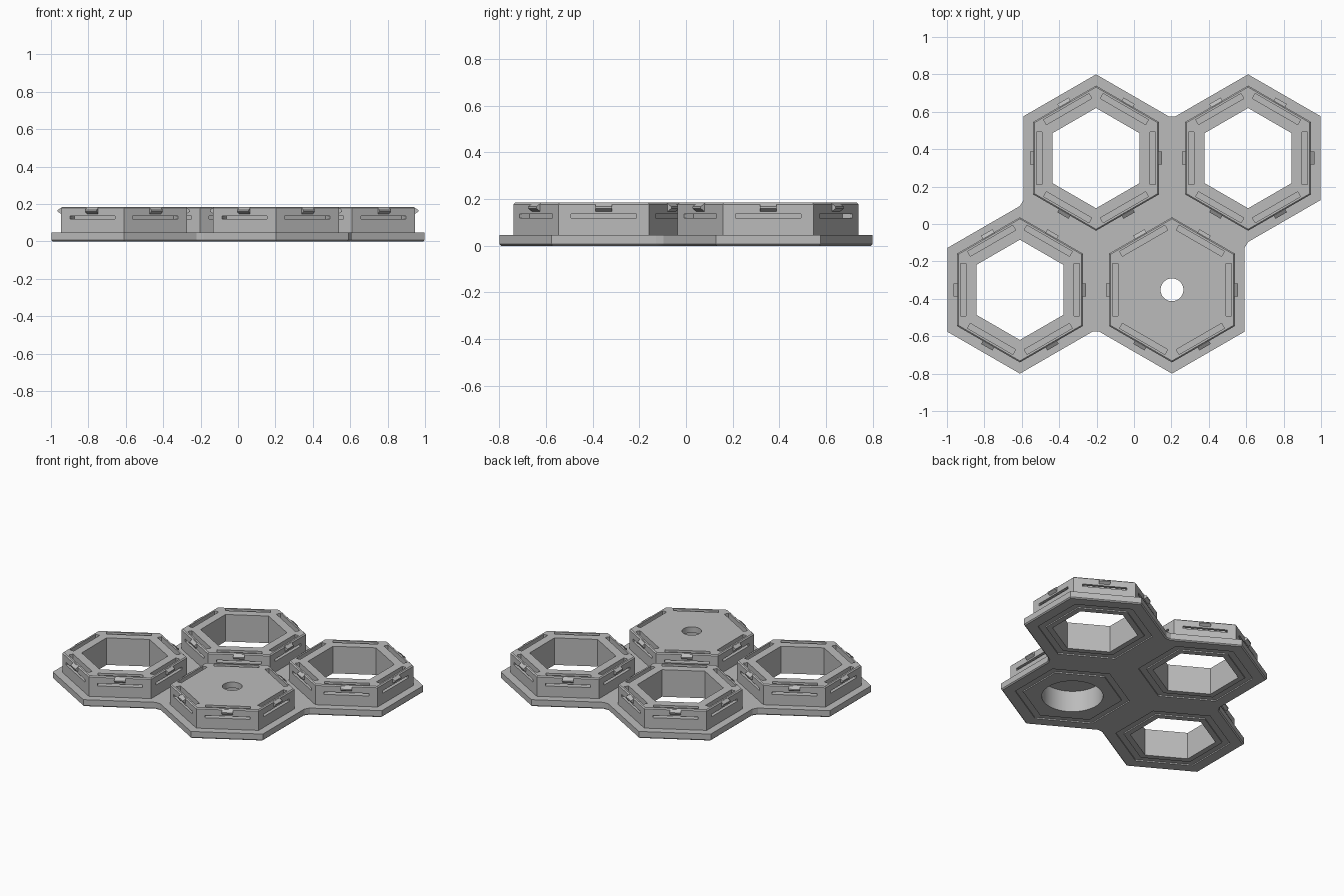
import bpy, bmesh
from math import radians, cos, sin
from mathutils import Vector, Matrix

if "Cube" in bpy.data.objects:
    bpy.data.objects.remove(bpy.data.objects["Cube"], do_unlink=True)

BASE_TOP, TOP = 0.047, 0.185
BASE_R, BODY_R, HOLE_R = 0.448, 0.388, 0.268
CENTRES = {
    "back_right": Vector((-0.203, 0.352, 0)),
    "back_left": Vector((0.61, 0.352, 0)),
    "front_left": Vector((0.203, -0.352, 0)),
    "front_right": Vector((-0.61, -0.352, 0)),
}
SOLID = "front_left"

grey = bpy.data.materials.new("light_grey")
grey.use_nodes = True
colour = (0.5, 0.5, 0.5, 1)
grey.diffuse_color = colour
grey.node_tree.nodes["Principled BSDF"].inputs["Base Color"].default_value = colour


def prism(bm, points, vector):
    """Extrude a closed outline along a vector."""
    face = bm.faces.new([bm.verts.new(p) for p in points])
    out = bmesh.ops.extrude_face_region(bm, geom=[face], use_keep_orig=True)
    verts = [g for g in out["geom"] if isinstance(g, bmesh.types.BMVert)]
    bmesh.ops.translate(bm, verts=verts, vec=vector)


def finish(bm, name):
    bmesh.ops.recalc_face_normals(bm, faces=bm.faces[:])
    mesh = bpy.data.meshes.new(name)
    bm.to_mesh(mesh)
    bm.free()
    mesh.materials.append(grey)
    ob = bpy.data.objects.new(name, mesh)
    bpy.context.collection.objects.link(ob)
    return ob


def ring_points(centre, radius, z, sides=6):
    step = 360 / sides
    return [centre + Vector((radius * cos(radians(30 + step * i)),
                             radius * sin(radians(30 + step * i)), z))
            for i in range(sides)]


def column(name, centre, radius, z0, z1, sides=6):
    bm = bmesh.new()
    prism(bm, ring_points(centre, radius, z0, sides), Vector((0, 0, z1 - z0)))
    return finish(bm, name)


def around(name, centre, profile, length):
    """Repeat a radial profile, extruded along each of the six sides."""
    bm = bmesh.new()
    for i in range(6):
        turn = Matrix.Rotation(radians(60 * i), 3, "Z")
        pts = [centre + turn @ Vector((r, -length / 2, z)) for r, z in profile]
        prism(bm, pts, turn @ Vector((0, length, 0)))
    return finish(bm, name)


def cut(ob, cutter):
    mod = ob.modifiers.new("cut", "BOOLEAN")
    mod.operation, mod.solver, mod.object = "DIFFERENCE", "EXACT", cutter
    bpy.context.view_layer.objects.active = ob
    bpy.ops.object.modifier_apply(modifier=mod.name)
    bpy.data.objects.remove(cutter, do_unlink=True)


def bevel_level(ob, z, size):
    """Chamfer every edge lying at height z."""
    bm = bmesh.new()
    bm.from_mesh(ob.data)
    edges = [e for e in bm.edges if all(abs(v.co.z - z) < 1e-4 for v in e.verts)]
    bmesh.ops.bevel(bm, geom=edges, offset=size, segments=1, affect="EDGES")
    bm.to_mesh(ob.data)
    bm.free()


# Base plate: outer corners of the four cells, joined into one outline
walk = [("back_left", (5, 0, 1, 2)), ("back_right", (0, 1, 2, 3)),
        ("front_right", (1, 2, 3, 4, 5)), ("front_left", (3, 4, 5, 0)),
        ("back_left", (4,))]
outline = [ring_points(CENTRES[c], BASE_R, 0)[k] for c, ks in walk for k in ks]
bm = bmesh.new()
prism(bm, outline, Vector((0, 0, BASE_TOP)))
base = finish(bm, "base_plate")
bevel_level(base, 0, 0.007)
parts = [base]

# Slot behind each clip: side slit joined to a vertical slot from the top
slot = [(0.288, 0.12), (0.36, 0.12), (0.36, 0.137), (0.318, 0.137),
        (0.318, 0.2), (0.288, 0.2)]
# Wedge-shaped catch on each side
catch = [(0.325, 0.182), (0.334, 0.182), (0.354, 0.168), (0.354, 0.16),
         (0.336, 0.148), (0.325, 0.148)]

for name, c in CENTRES.items():
    # Shallow hexagonal groove underneath
    groove = column("groove_cutter", c, 0.36, -0.05, 0.008)
    cut(groove, column("groove_core", c, 0.31, -0.1, 0.1))
    cut(base, groove)

    # Raised hexagonal cell
    body = column("cell_" + name, c, BODY_R, BASE_TOP, TOP)
    bevel_level(body, TOP, 0.007)
    cut(body, around("slot_cutter", c, slot, 0.28))
    if name == SOLID:
        cut(base, column("bore_cutter", c, 0.19, -0.1, 0.1, 64))
        cut(body, column("bore_cutter", c, 0.19, -0.1, 0.145, 64))
        cut(body, column("pin_cutter", c, 0.061, 0.1, 0.3, 48))
    else:
        cut(base, column("opening_cutter", c, HOLE_R, -0.1, 0.1))
        cut(body, column("opening_cutter", c, HOLE_R, -0.1, 0.3))
    parts += [body, around("catches_" + name, c, catch, 0.07)]

# Keep edges crisp while rounding the bores
for ob in bpy.context.view_layer.objects:
    ob.select_set(ob in parts)
bpy.context.view_layer.objects.active = base
bpy.ops.object.shade_smooth_by_angle(angle=radians(25))
